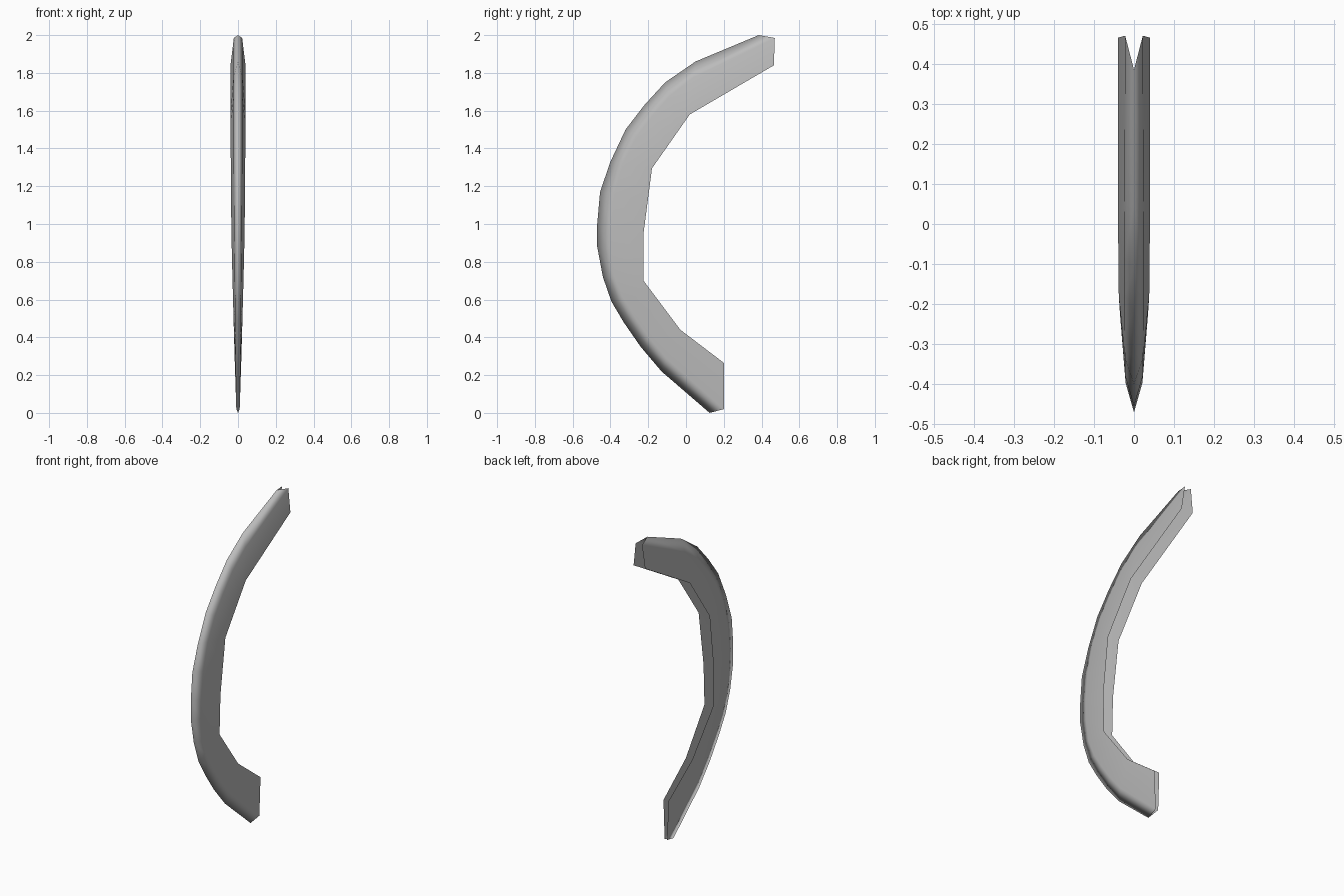
import bpy
import bmesh
from mathutils import Vector

cube = bpy.data.objects.get("Cube")
if cube:
    bpy.data.objects.remove(cube, do_unlink=True)

grey = bpy.data.materials.new("plain grey")
grey.use_nodes = True
colour = (0.5, 0.5, 0.5, 1)
grey.diffuse_color = colour
grey.node_tree.nodes["Principled BSDF"].inputs["Base Color"].default_value = colour

# Leading ridge: y, z and the matching position along the trailing edge
ridge = [(.385, 2, 0), (.05, 1.86, 1), (-.11, 1.75, 1.25), (-.22, 1.63, 1.5),
         (-.32, 1.5, 1.75), (-.4, 1.33, 2), (-.455, 1.17, 2.5), (-.47, 1, 3),
         (-.47, .88, 3.5), (-.44, .72, 4), (-.395, .59, 4.25), (-.33, .48, 4.5),
         (-.24, .35, 4.75), (-.13, .22, 5), (.125, 0, 6)]

# Trailing edge: half width, y, z
edge = [Vector(p) for p in [(.04, .465, 1.84), (.04, .02, 1.58), (.038, -.18, 1.295),
                            (.035, -.225, .95), (.029, -.225, .7), (.022, -.03, .44),
                            (.017, .2, .265)]]


def edge_point(t):
    i = min(int(t), len(edge) - 2)
    return edge[i].lerp(edge[i + 1], t - i)


def section(y, z, t):
    """Half of the open V section, from ridge to trailing edge."""
    front, back = Vector((0, y, z)), edge_point(t)
    shoulder = front.lerp(back, .3)
    shoulder.x = back.x * .6
    return [front, shoulder, back]


rows = [section(*p) for p in ridge]
# The end shoulders reach back to square off the tips
rows[0][1] = Vector((.022, .47, 1.985))
rows[-1][1] = Vector((.009, .2, .02))

# Loft one side of the blade
bm = bmesh.new()
grid = [[bm.verts.new(p) for p in row] for row in rows]
for a, b in zip(grid, grid[1:]):
    for j in range(len(a) - 1):
        bm.faces.new((a[j], b[j], b[j + 1], a[j + 1]))
bmesh.ops.recalc_face_normals(bm, faces=bm.faces)
if sum(f.normal.x for f in bm.faces) < 0:
    bmesh.ops.reverse_faces(bm, faces=bm.faces)
mesh = bpy.data.meshes.new("curved_blade")
bm.to_mesh(mesh)
bm.free()
mesh.materials.append(grey)
blade = bpy.data.objects.new("curved_blade", mesh)
bpy.context.collection.objects.link(blade)

# Mirror to the other side, joined along the ridge
mirror = blade.modifiers.new("mirror", "MIRROR")
mirror.use_clip = True
mirror.merge_threshold = .0005

bpy.ops.object.select_all(action="DESELECT")
blade.select_set(True)
bpy.context.view_layer.objects.active = blade
bpy.ops.object.shade_smooth_by_angle(angle=.6)
